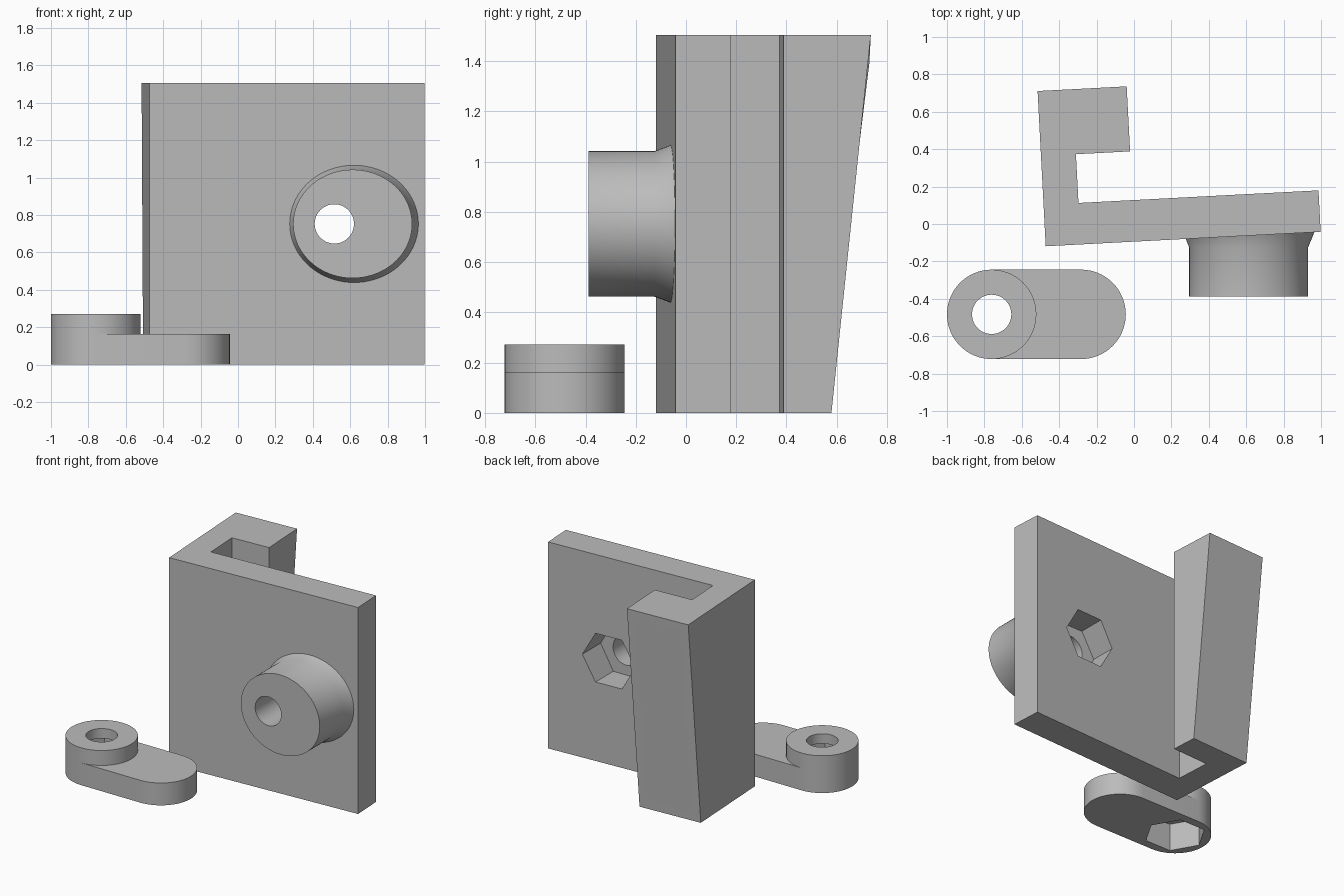
import bpy, bmesh
from math import radians, sin, cos, pi
from mathutils import Matrix, Vector

if "Cube" in bpy.data.objects:
    bpy.data.objects.remove(bpy.data.objects["Cube"], do_unlink=True)

gray = bpy.data.materials.new("plain_gray")
gray.use_nodes = True
color = (0.5, 0.5, 0.5, 1)
gray.diffuse_color = color
gray.node_tree.nodes["Principled BSDF"].inputs["Base Color"].default_value = color

HEIGHT, MID = 1.505, 0.7525
BORE, HEX = 0.105, 0.205


def finish(name, bm):
    bmesh.ops.recalc_face_normals(bm, faces=bm.faces)
    mesh = bpy.data.meshes.new(name)
    bm.to_mesh(mesh)
    bm.free()
    mesh.materials.append(gray)
    obj = bpy.data.objects.new(name, mesh)
    bpy.context.collection.objects.link(obj)
    return obj


def loft(name, rings):
    """Skin a list of equal-length point loops and cap both ends."""
    bm = bmesh.new()
    loops = [[bm.verts.new(p) for p in ring] for ring in rings]
    n = len(loops[0])
    for a, b in zip(loops, loops[1:]):
        for i in range(n):
            j = (i + 1) % n
            bm.faces.new((a[i], a[j], b[j], b[i]))
    bm.faces.new(loops[0])
    bm.faces.new(loops[-1])
    return finish(name, bm)


def prism(name, outline, z0, z1):
    return loft(name, [[(x, y, z) for x, y in outline] for z in (z0, z1)])


def arc(cx, cy, r, start, sweep, n, ends=0):
    return [(cx + r * cos(start + sweep * i / n), cy + r * sin(start + sweep * i / n))
            for i in range(n + ends)]


def circle(cx, cy, r, n=64):
    return arc(cx, cy, r, pi / 2, 2 * pi, n)


def hexagon(cx, cy):
    return arc(cx, cy, HEX, 0, 2 * pi, 6)


def along_y(outline, y0, y1):
    """Prism from an x/z outline, running in y."""
    return loft("cutter", [[(x, y, z) for x, z in outline] for y in (y0, y1)])


def combine(obj, other, operation):
    mod = obj.modifiers.new("combine", 'BOOLEAN')
    mod.operation, mod.solver, mod.object = operation, 'EXACT', other
    bpy.context.view_layer.update()
    graph = bpy.context.evaluated_depsgraph_get()
    mesh = bpy.data.meshes.new_from_object(obj.evaluated_get(graph))
    obj.modifiers.clear()
    obj.data = mesh
    bpy.data.objects.remove(other, do_unlink=True)


def smooth(obj):
    bpy.ops.object.select_all(action='DESELECT')
    obj.select_set(True)
    bpy.context.view_layer.objects.active = obj
    bpy.ops.object.shade_smooth_by_angle(angle=radians(30))


# Hooked bracket plate: profile in its own frame, turned slightly about z
profile = [(0, 0), (1.472, 0), (1.472, 0.222), (0.187, 0.222),
           (0.187, 0.483), (0.477, 0.483), (0.477, 0.674), (0, 0.674)]
bracket = prism("bracket", profile, 0, HEIGHT)

# Chamfered nose on the back of the hook
bm = bmesh.new()
bm.from_mesh(bracket.data)
back = max(bm.faces, key=lambda f: f.calc_center_median().y)
bmesh.ops.inset_region(bm, faces=[back], thickness=0.158, depth=0)
inner = max((f for f in bm.faces if f.normal.y > 0.9 and f.calc_center_median().y > 0.67),
            key=lambda f: min(v.co.z for v in f.verts))
bmesh.ops.translate(bm, verts=inner.verts[:], vec=(0, 0.157, 0))
bmesh.ops.transform(bm, verts=bm.verts,
                    matrix=Matrix.Translation(Vector((-0.472, -0.119, 0)))
                    @ Matrix.Rotation(radians(3), 4, 'Z'))
bm.normal_update()
bm.to_mesh(bracket.data)
bm.free()

# Oval boss with a flared root
stations = [(-0.388, 0.318, 0.29), (-0.125, 0.318, 0.29), (-0.02, 0.361, 0.329)]
boss = loft("boss", [[(0.613 + rx * x, y, MID + rz * z) for x, z in circle(0, 0, 1, 96)]
                     for y, rx, rz in stations])
combine(bracket, boss, 'UNION')

# Bolt bore and nut pocket through the plate
combine(bracket, along_y(circle(0.515, MID, BORE), -0.6, 0.4), 'DIFFERENCE')
combine(bracket, along_y(hexagon(0.515, MID), -0.045, 0.3), 'DIFFERENCE')
smooth(bracket)

# Clamp lever: rounded arm with a round knob on one end
KX, KY, R, ARM_TOP, KNOB_TOP = -0.761, -0.483, 0.239, 0.163, 0.272
arm_outline = (arc(KX, KY, R, pi / 2, pi, 32, 1)
               + arc(-0.283, KY, R, -pi / 2, pi, 32, 1))
arm = prism("lever_arm", arm_outline, 0, ARM_TOP)
combine(arm, prism("cutter", hexagon(KX, KY), -0.1, 0.3), 'DIFFERENCE')
smooth(arm)

knob = prism("lever_knob", circle(KX, KY, R), ARM_TOP, KNOB_TOP)
combine(knob, prism("cutter", circle(KX, KY, BORE), 0, 0.5), 'DIFFERENCE')
combine(knob, prism("cutter", hexagon(KX, KY), 0, 0.2), 'DIFFERENCE')
smooth(knob)
